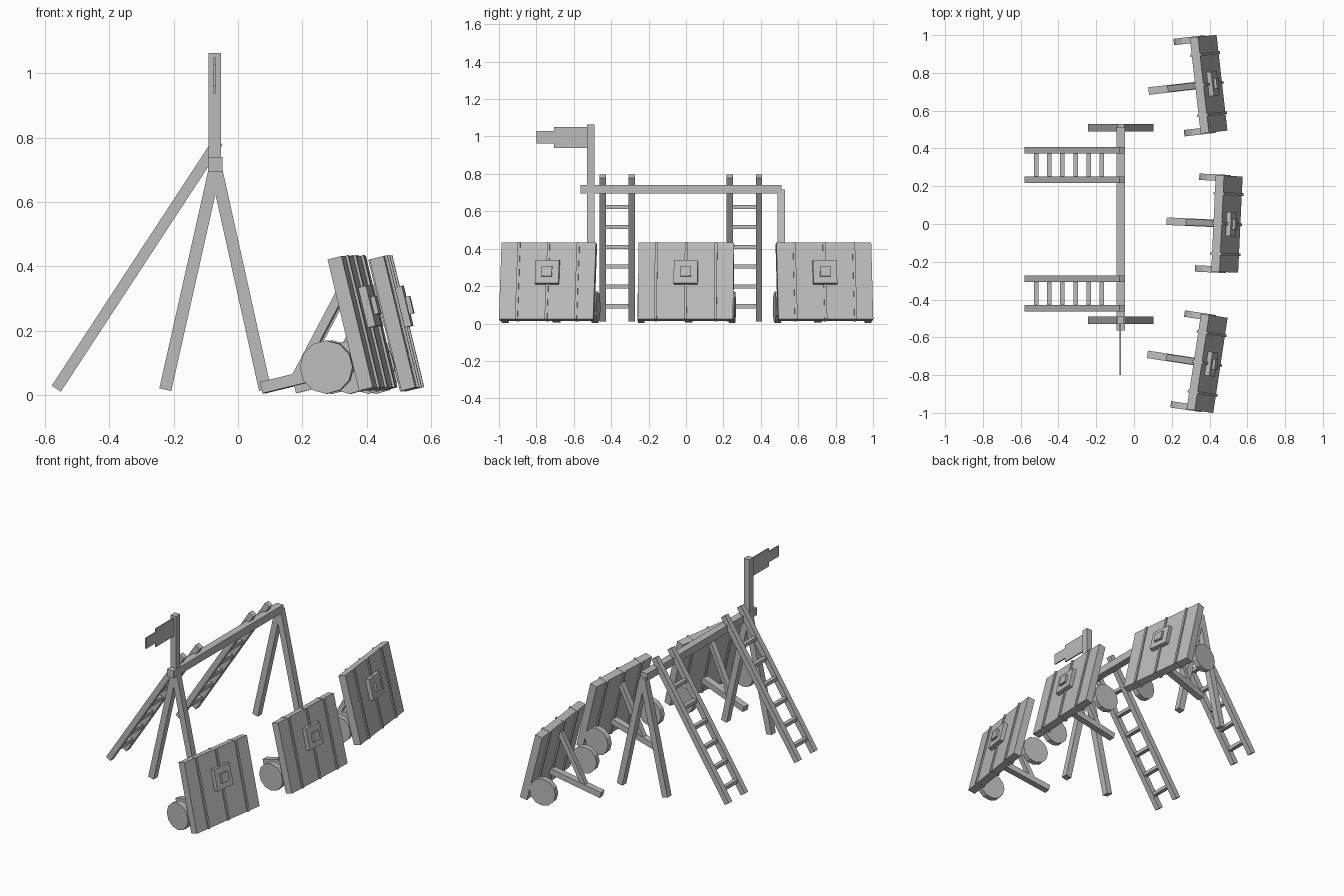
import bpy
import bmesh
import math
from mathutils import Matrix, Vector

if "Cube" in bpy.data.objects:
    bpy.data.objects.remove(bpy.data.objects["Cube"], do_unlink=True)

GREY = (0.5, 0.5, 0.5, 1.0)
grey = bpy.data.materials.new("plain grey")
grey.use_nodes = True
grey.diffuse_color = GREY
grey.node_tree.nodes["Principled BSDF"].inputs["Base Color"].default_value = GREY


def finish(name, bm, matrix):
    mesh = bpy.data.meshes.new(name)
    bm.to_mesh(mesh)
    bm.free()
    mesh.materials.append(grey)
    obj = bpy.data.objects.new(name, mesh)
    obj.matrix_world = matrix
    bpy.context.scene.collection.objects.link(obj)
    return obj


def box(name, centre, size, matrix=Matrix()):
    bm = bmesh.new()
    bmesh.ops.create_cube(bm, size=1, matrix=Matrix.Translation(centre) @ Matrix.Diagonal((*size, 1)))
    return finish(name, bm, matrix)


def bar(name, start, end, thick, wide, matrix=Matrix()):
    """Square-ended bar between two (x, z) points in the plane at y."""
    a, b = Vector(start), Vector(end)
    d = b - a
    turn = Matrix.Rotation(math.atan2(d.x, d.z), 4, "Y")
    return box(name, (0, 0, 0), (thick, wide, d.length), matrix @ Matrix.Translation((a + b) / 2) @ turn)


def wheel(name, centre, radius, width, matrix):
    bm = bmesh.new()
    bmesh.ops.create_cone(bm, cap_ends=True, segments=12, radius1=radius, radius2=radius, depth=width)
    return finish(name, bm, matrix @ Matrix.Translation(centre) @ Matrix.Rotation(math.pi / 2, 4, "X"))


# Trestle: ridge beam on two splayed leg pairs
RIDGE = -0.07
box("ridge_beam", (RIDGE, -0.027, 0.718), (0.045, 1.076, 0.046))
for end, y in (("front", -0.51), ("back", 0.51)):
    for side, foot in (("right", -0.226), ("left", 0.084)):
        bar(f"{end}_{side}_leg", (foot, y, 0.017), (RIDGE, y, 0.712), 0.038, 0.04)

# Flag pole and stepped flag
box("flag_pole", (RIDGE - 0.002, -0.51, 0.88), (0.038, 0.04, 0.368))
box("flag", (RIDGE - 0.002, -0.615, 0.994), (0.008, 0.18, 0.112))
box("flag_tail", (RIDGE - 0.002, -0.752, 0.996), (0.008, 0.096, 0.066))

# Ladders leaning on the beam
LOW, HIGH = Vector((-0.565, 0, 0.02)), Vector((-0.062, 0, 0.788))
for name, y in (("front_ladder", -0.368), ("back_ladder", 0.312)):
    for s in (-1, 1):
        shift = Vector((0, y + s * 0.078, 0))
        bar(f"{name}_rail", LOW + shift, HIGH + shift, 0.034, 0.034)
    for i in range(6):
        z = 0.092 + i * 0.106
        p = LOW.lerp(HIGH, (z - LOW.z) / (HIGH.z - LOW.z))
        box(f"{name}_rung", (p.x, y, z), (0.024, 0.14, 0.022))

# Wheeled shields, each turned a little and leaning back
LEAN = Matrix.Rotation(math.radians(-13.6), 4, "Y")
THICK, WIDE, TALL = 0.045, 0.51, 0.42
for name, x, y, turn in (("front", 0.387, -0.738, -8.6), ("middle", 0.492, 0, -2.7), ("back", 0.395, 0.74, 6.5)):
    base = Matrix.Translation((x, y, 0.223)) @ Matrix.Rotation(math.radians(turn), 4, "Z")
    m = base @ LEAN
    box(f"{name}_shield_panel", (0, 0, 0), (THICK, WIDE, TALL), m)
    for k in (-1, 0, 1):
        box(f"{name}_shield_batten", (0, k * 0.16, 0), (THICK + 0.016, 0.014, TALL + 0.002), m)
    box(f"{name}_shield_plate", (THICK / 2 + 0.012, 0, 0.045), (0.026, 0.128, 0.128), m)
    box(f"{name}_shield_boss", (THICK / 2 + 0.028, 0, 0.045), (0.022, 0.056, 0.056), m)
    # Prop behind the panel
    box(f"{name}_prop_foot", (-0.187, 0, -0.12), (0.333, 0.04, 0.036), m)
    bar(f"{name}_prop_brace", (-0.25, 0, -0.125), (-0.015, 0, 0.14), 0.028, 0.034, m)
    for s in (-1, 1):
        wheel(f"{name}_wheel", (-0.075, s * 0.243, -0.136), 0.083, 0.034, base)
